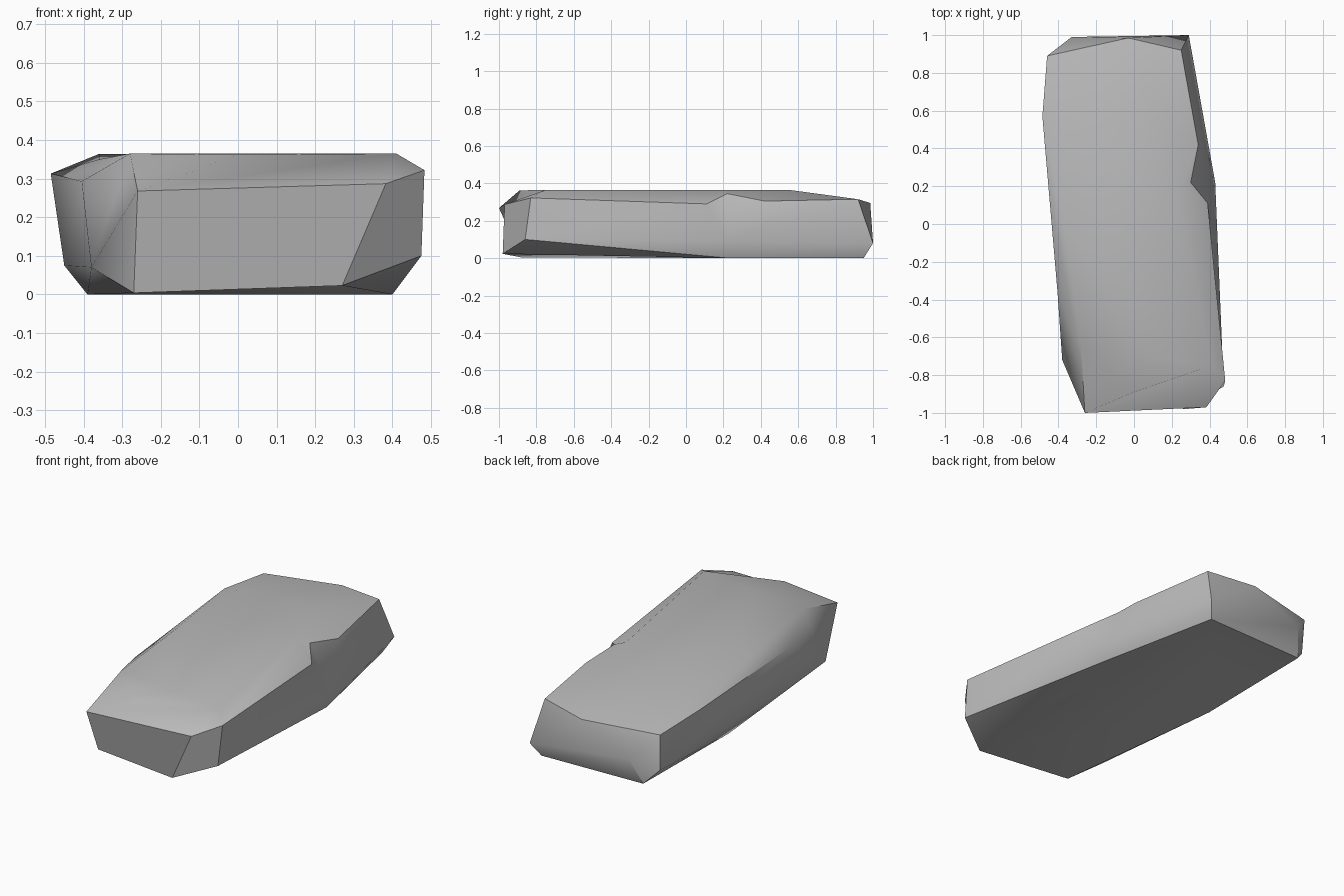
import bpy
import bmesh
from math import radians

default_cube = bpy.data.objects.get("Cube")
if default_cube:
    bpy.data.objects.remove(default_cube, do_unlink=True)


def make_material(name, colour):
    material = bpy.data.materials.new(name)
    material.use_nodes = True
    material.diffuse_color = colour
    material.node_tree.nodes["Principled BSDF"].inputs["Base Color"].default_value = colour
    return material


def spread(points, repeats):
    """Repeat points so that every outline has one entry per station."""
    return [point for point, count in zip(points, repeats) for _ in range(count)]


def build_slab(name, outlines, material):
    """Loft stacked outlines into a closed solid, merging repeated points."""
    bm = bmesh.new()
    shared = {}

    def vertex(point):
        if point not in shared:
            shared[point] = bm.verts.new(point)
        return shared[point]

    def add_face(points):
        corners = list(dict.fromkeys(points))
        if len(corners) > 2:
            bm.faces.new([vertex(point) for point in corners])

    for lower, upper in zip(outlines, outlines[1:]):
        for i in range(len(lower)):
            j = (i + 1) % len(lower)
            add_face((lower[i], lower[j], upper[j], upper[i]))
    add_face(outlines[0][::-1])
    add_face(outlines[-1])
    bmesh.ops.recalc_face_normals(bm, faces=bm.faces)

    mesh = bpy.data.meshes.new(name)
    bm.to_mesh(mesh)
    bm.free()
    mesh.materials.append(material)
    slab = bpy.data.objects.new(name, mesh)
    bpy.context.collection.objects.link(slab)
    return slab


# Outlines run from the front edge round the notched side, back and other side
front_low = (-0.27, -0.88, 0.004)
front_corner_low = (0.27, -0.98, 0.023)
shoulder = (-0.28, -0.66, 0.365)

# Flat underside
base = spread(
    [front_low, front_corner_low, (0.4, 0.23, 0), (0.25, 0.95, 0),
     (-0.38, 0.93, 0), (-0.39, 0.17, 0), front_low],
    (1, 2, 4, 1, 2, 3, 1))

# Lower bevel
lower_edge = spread(
    [front_low, front_corner_low, (0.475, -0.86, 0.1), (0.43, 0.22, 0.09),
     (0.29, 1, 0.08), (-0.33, 0.99, 0.15), (-0.45, 0.88, 0.075),
     (-0.38, -0.72, 0.07)],
    (1, 1, 2, 3, 1, 1, 3, 2))

# Upper rim with the chipped notch
upper_edge = spread(
    [(-0.26, -1, 0.268), (0.383, -0.97, 0.287), (0.483, -0.83, 0.322),
     (0.39, 0.11, 0.29), (0.3, 0.22, 0.345), (0.34, 0.42, 0.305),
     (0.25, 0.92, 0.315), (-0.03, 0.985, 0.295), (-0.46, 0.89, 0.285),
     (-0.485, 0.57, 0.313), (-0.405, -0.36, 0.293), shoulder],
    (1, 1, 2, 1, 1, 1, 1, 1, 1, 2, 1, 1))

# Gently domed top
crown = spread(
    [(0, -0.89, 0.362), (0.41, -0.75, 0.365), (0.24, 0.2, 0.365),
     (0.12, 0.55, 0.365), (-0.36, 0.5, 0.364), (-0.36, -0.05, 0.35), shoulder],
    (1, 3, 3, 2, 2, 2, 1))

stone = make_material("stone_grey", (0.5, 0.5, 0.5, 1))
slab = build_slab("rock_slab", [base, lower_edge, upper_edge, crown], stone)

# Soft facets with the strong edges kept sharp
bpy.ops.object.select_all(action="DESELECT")
slab.select_set(True)
bpy.context.view_layer.objects.active = slab
bpy.ops.object.shade_smooth_by_angle(angle=radians(40))
